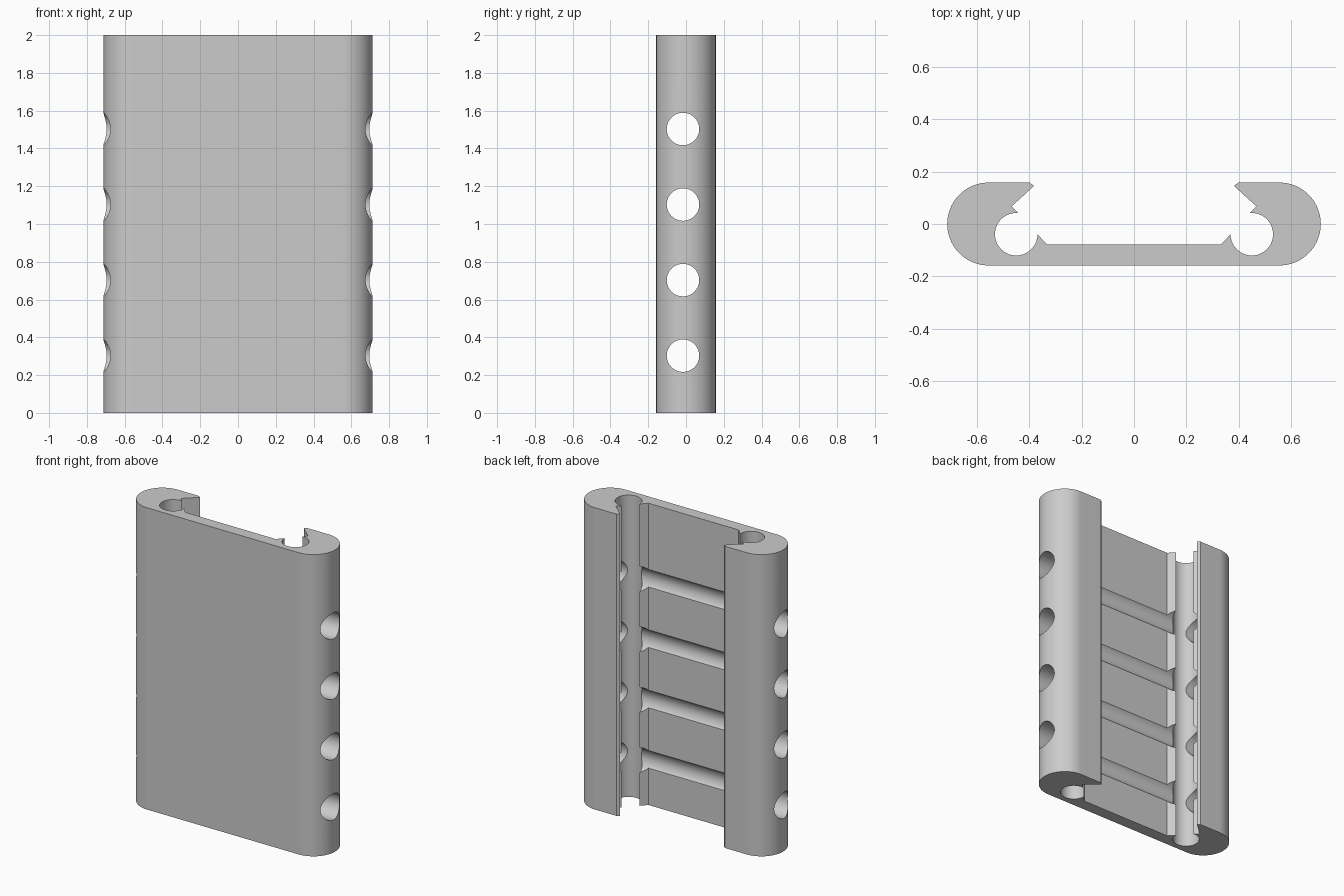
import bpy, bmesh
from math import sin, cos, radians

cube = bpy.data.objects.get("Cube")
if cube:
    bpy.data.objects.remove(cube, do_unlink=True)

HEIGHT = 2.0
HALF_DEPTH = 0.158
END_X = 0.712 - HALF_DEPTH          # centre of the rounded ends
SOCKET_X, SOCKET_Y, SOCKET_R = 0.449, -0.039, 0.081
HOLE_Y, HOLE_R = -0.016, 0.086

grey = bpy.data.materials.new("plain grey")
grey.use_nodes = True
colour = (0.6, 0.6, 0.6, 1)
grey.diffuse_color = colour
grey.node_tree.nodes["Principled BSDF"].inputs["Base Color"].default_value = colour


def arc(cx, cy, r, start, end, steps):
    angles = [radians(start + (end - start) * i / steps) for i in range(steps + 1)]
    return [(cx + r * cos(a), cy + r * sin(a)) for a in angles]


def make_object(name, bm):
    bmesh.ops.recalc_face_normals(bm, faces=bm.faces)
    mesh = bpy.data.meshes.new(name)
    bm.to_mesh(mesh)
    bm.free()
    mesh.materials.append(grey)
    obj = bpy.data.objects.new(name, mesh)
    bpy.context.collection.objects.link(obj)
    return obj


# Cross-section of the left half: rounded end, hooked lip, round socket, thin web
half = arc(END_X, 0, HALF_DEPTH, -90, 90, 48)
half += [(0.398, HALF_DEPTH), (0.381, 0.145), (0.467, 0.067)]
half += arc(SOCKET_X, SOCKET_Y, SOCKET_R, 95, -180, 60)
half += [(0.331, -0.079)]
profile = half + [(-x, y) for x, y in reversed(half)]

# Extruded body
bm = bmesh.new()
base = bm.faces.new([bm.verts.new((x, y, 0)) for x, y in profile])
top = bmesh.ops.extrude_face_region(bm, geom=[base])
bmesh.ops.translate(bm, vec=(0, 0, HEIGHT),
                    verts=[v for v in top["geom"] if isinstance(v, bmesh.types.BMVert)])
body = make_object("channel_body", bm)

# Cross holes, which also groove the web
bm = bmesh.new()
for i in range(4):
    z = 0.303 + 0.4 * i
    ends = [[bm.verts.new((x, y, h)) for y, h in arc(HOLE_Y, z, HOLE_R, 0, 360, 64)[:-1]]
            for x in (-1, 1)]
    for ring in ends:
        bm.faces.new(ring)
    for j in range(64):
        k = (j + 1) % 64
        bm.faces.new((ends[0][j], ends[0][k], ends[1][k], ends[1][j]))
cutter = make_object("cross_hole_cutter", bm)
cutter.hide_render = True

cut = body.modifiers.new("cross_holes", "BOOLEAN")
cut.operation = "DIFFERENCE"
cut.solver = "EXACT"
cut.object = cutter
bpy.ops.object.select_all(action="DESELECT")
body.select_set(True)
bpy.context.view_layer.objects.active = body
bpy.ops.object.modifier_apply(modifier=cut.name)
bpy.data.objects.remove(cutter, do_unlink=True)
bpy.ops.object.shade_smooth_by_angle(angle=radians(30))
